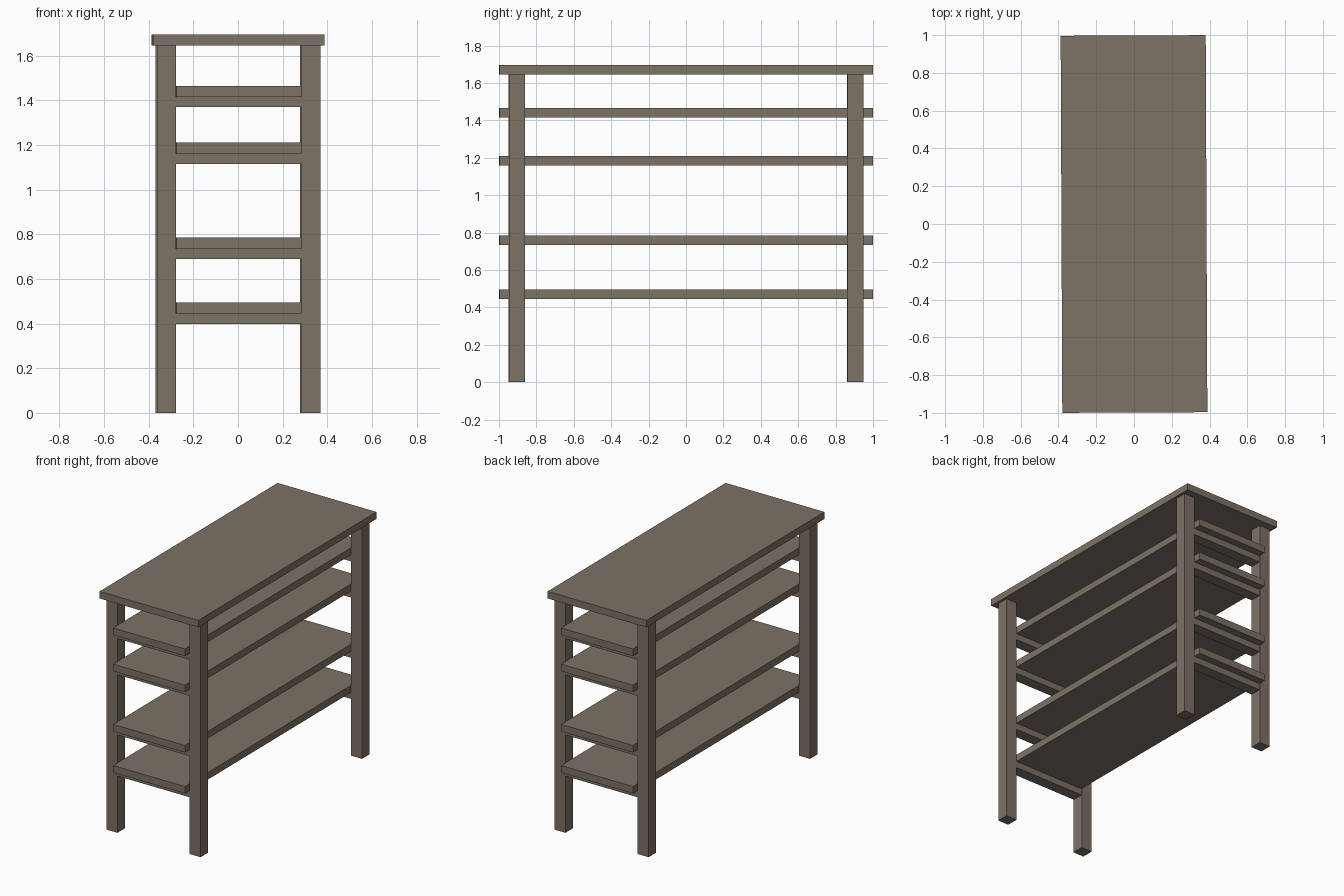
import bpy
import math

if "Cube" in bpy.data.objects:
    bpy.data.objects.remove(bpy.data.objects["Cube"])

wood = bpy.data.materials.new("grey brown wood")
wood.diffuse_color = (0.205, 0.168, 0.133, 1)
wood.use_nodes = True
wood.node_tree.nodes["Principled BSDF"].inputs["Base Color"].default_value = wood.diffuse_color

TURN = math.radians(0.25)  # the whole piece sits very slightly turned


def box(name, x0, x1, y0, y1, z0, z1):
    cx, cy = (x0 + x1) / 2, (y0 + y1) / 2
    c, s = math.cos(TURN), math.sin(TURN)
    bpy.ops.mesh.primitive_cube_add(
        size=1, location=(cx * c - cy * s, cx * s + cy * c, (z0 + z1) / 2),
        rotation=(0, 0, TURN))
    ob = bpy.context.object
    ob.name = name
    ob.scale = (x1 - x0, y1 - y0, z1 - z0)
    ob.data.materials.append(wood)
    return ob


# table top
box("top_board", -0.384, 0.384, -0.998, 0.998, 1.645, 1.695)

# four square legs
for side, sx in (("left", -1), ("right", 1)):
    for end, sy in (("front", -1), ("back", 1)):
        xs = sorted((sx * 0.281, sx * 0.366))
        ys = sorted((sy * 0.863, sy * 0.947))
        box(f"{end}_{side}_leg", *xs, *ys, 0, 1.645)

# shelves between the legs, each resting on two cross rails
for i, z in enumerate((0.445, 0.735, 1.16, 1.415), 1):
    box(f"shelf_{i}", -0.279, 0.279, -0.998, 0.998, z, z + 0.05)
    for end, sy in (("front", -1), ("back", 1)):
        ys = sorted((sy * 0.865, sy * 0.945))
        box(f"{end}_rail_{i}", -0.281, 0.281, *ys, z - 0.046, z)
